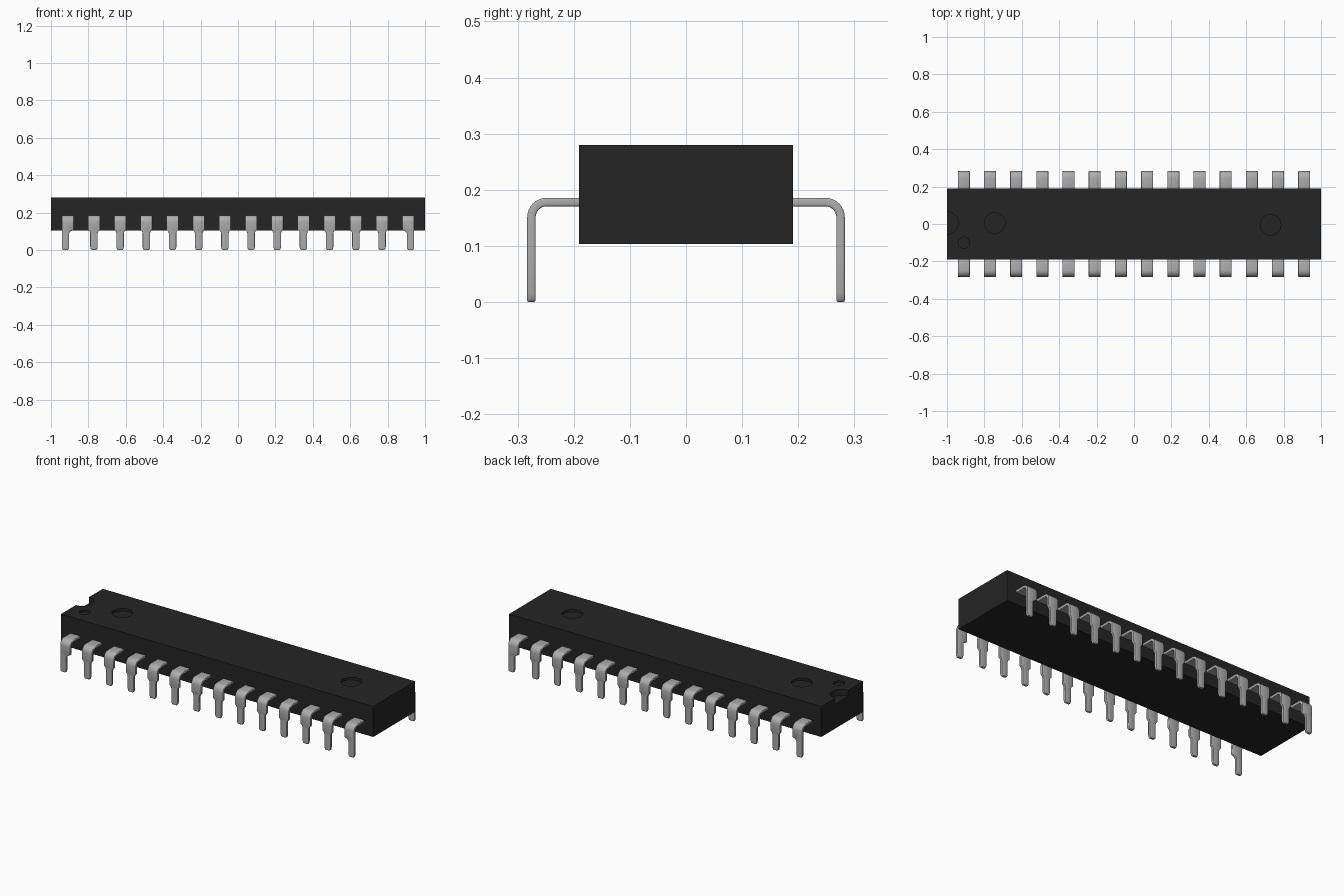
import bpy, bmesh, math

if "Cube" in bpy.data.objects:
    bpy.data.objects.remove(bpy.data.objects["Cube"])

BODY_W, BODY_BOTTOM, BODY_TOP = 0.191, 0.103, 0.28
PITCH, COUNT = 0.14, 14

black = bpy.data.materials.new("black_plastic")
black.diffuse_color = (0.018, 0.018, 0.018, 1)
black.use_nodes = True
black.node_tree.nodes["Principled BSDF"].inputs["Base Color"].default_value = black.diffuse_color
metal = bpy.data.materials.new("tin_metal")
metal.diffuse_color = (0.42, 0.42, 0.42, 1)
metal.use_nodes = True
metal.node_tree.nodes["Principled BSDF"].inputs["Base Color"].default_value = metal.diffuse_color


def cut_round(target, x, y, radius, depth):
    """Sink a flat-bottomed round recess into the top of the body."""
    bpy.ops.mesh.primitive_cylinder_add(vertices=40, radius=radius, depth=2 * depth,
                                        location=(x, y, BODY_TOP))
    cutter = bpy.context.object
    cutter.name = "recess_cutter"
    cutter.hide_render = True
    mod = target.modifiers.new("recess", 'BOOLEAN')
    mod.operation = 'DIFFERENCE'
    mod.solver = 'EXACT'
    mod.object = cutter
    bpy.context.view_layer.objects.active = target
    bpy.ops.object.modifier_apply(modifier=mod.name)
    bpy.data.objects.remove(cutter, do_unlink=True)


# Package body
bpy.ops.mesh.primitive_cube_add(size=1, location=(0, 0, (BODY_BOTTOM + BODY_TOP) / 2))
body = bpy.context.object
body.name = "package_body"
body.scale = (2, 2 * BODY_W, BODY_TOP - BODY_BOTTOM)
bpy.ops.object.transform_apply(location=True, rotation=False, scale=True)
body.data.materials.append(black)

# End notch, ejector marks and first-pin dimple
cut_round(body, -1.0, 0.005, 0.06, 0.035)
cut_round(body, -0.745, 0.005, 0.055, 0.015)
cut_round(body, 0.73, -0.005, 0.055, 0.015)
cut_round(body, -0.91, -0.1, 0.03, 0.012)


def pin_stations(left_cut, right_cut):
    """Centre line of a bent pin: (y, z, tangent angle, left x, right x)."""
    wide, arm_z, leg_y, r, tip = 0.032, 0.178, 0.2755, 0.027, 0.006
    rows = [(0.18, arm_z, 0, -wide, wide)]
    for i in range(9):
        a = math.pi / 2 * i / 8
        rows.append((leg_y - r + r * math.sin(a), arm_z - r + r * math.cos(a), a, -wide, wide))
    # Rounded shoulder into the narrow leg, then a rounded tip
    for z, k in ((0.108, 0), (0.104, 0.3), (0.099, 0.75), (0.090, 1), (0.015, 1)):
        rows.append((leg_y, z, math.pi / 2, -wide + left_cut * k, wide - right_cut * k))
    for z, inset in ((0.005, 0.003), (0.0, tip)):
        rows.append((leg_y, z, math.pi / 2, -wide + left_cut + inset, wide - right_cut - inset))
    return rows


def make_pin(name, x, side, left_cut, right_cut):
    bm = bmesh.new()
    half = 0.0075
    rings = []
    for y, z, a, xl, xr in pin_stations(left_cut, right_cut):
        ny, nz = math.sin(a) * half, math.cos(a) * half
        rings.append([bm.verts.new((x + px, side * (y + s * ny), z + s * nz))
                      for px, s in ((xl, 1), (xr, 1), (xr, -1), (xl, -1))])
    for a, b in zip(rings, rings[1:]):
        for i in range(4):
            j = (i + 1) % 4
            bm.faces.new((a[i], a[j], b[j], b[i]))
    bm.faces.new(rings[0])
    bm.faces.new(rings[-1])
    bmesh.ops.recalc_face_normals(bm, faces=bm.faces)
    mesh = bpy.data.meshes.new(name)
    bm.to_mesh(mesh)
    bm.free()
    pin = bpy.data.objects.new(name, mesh)
    bpy.context.collection.objects.link(pin)
    mesh.materials.append(metal)
    # Soften the long edges
    bev = pin.modifiers.new("soft_edges", 'BEVEL')
    bev.width = 0.003
    bev.segments = 2
    bev.angle_limit = math.radians(50)
    bpy.ops.object.select_all(action='DESELECT')
    pin.select_set(True)
    bpy.context.view_layer.objects.active = pin
    bpy.ops.object.modifier_apply(modifier=bev.name)
    bpy.ops.object.shade_smooth_by_angle(angle=math.radians(50))


# Two rows of pins; the corner pins have a shoulder on the inner side only
for side, row in ((-1, "front"), (1, "back")):
    for i in range(COUNT):
        x = (i - (COUNT - 1) / 2) * PITCH
        left, right = 0.012, 0.012
        if i == 0:
            left, right = 0.0, 0.025
        elif i == COUNT - 1:
            left, right = 0.025, 0.0
        make_pin(f"{row}_pin_{i + 1}", x, side, left, right)
